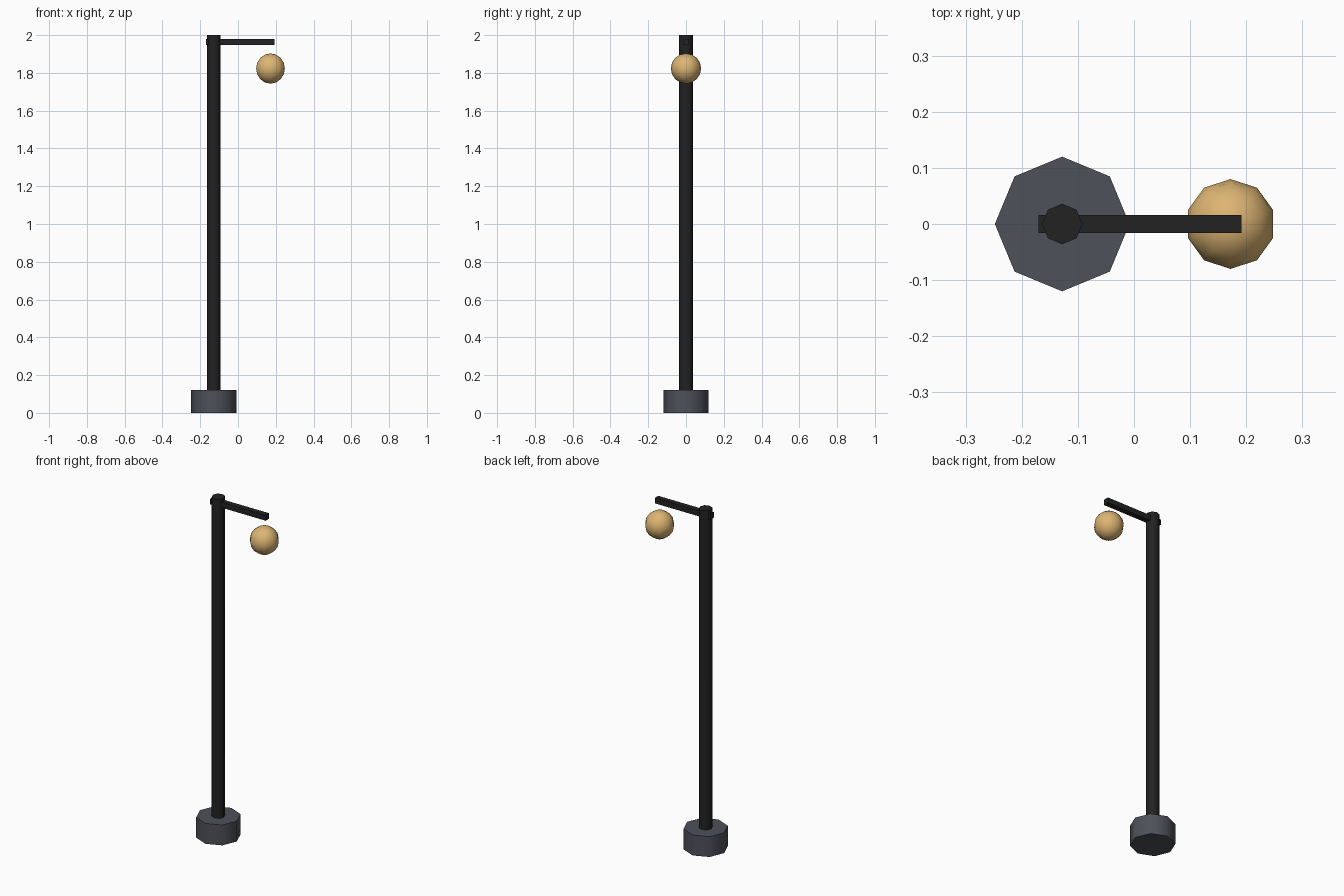
import bpy
import math

cube = bpy.data.objects.get("Cube")
if cube:
    bpy.data.objects.remove(cube, do_unlink=True)


def material(name, rgb):
    mat = bpy.data.materials.new(name)
    mat.use_nodes = True
    color = (*rgb, 1.0)
    mat.diffuse_color = color
    mat.node_tree.nodes["Principled BSDF"].inputs["Base Color"].default_value = color
    return mat


black_iron = material("black_iron", (0.016, 0.016, 0.016))
grey_stone = material("grey_stone", (0.075, 0.082, 0.10))
warm_glass = material("warm_glass", (0.72, 0.46, 0.17))


def finish(name, mat, smooth_angle=None):
    obj = bpy.context.object
    obj.name = obj.data.name = name
    obj.data.materials.append(mat)
    if smooth_angle:
        bpy.ops.object.shade_smooth_by_angle(angle=math.radians(smooth_angle))
    return obj


def octagon_post(name, radius, bottom, top, mat):
    bpy.ops.mesh.primitive_cylinder_add(
        vertices=8, radius=radius, depth=top - bottom,
        location=(POLE_X, 0, (bottom + top) / 2))
    return finish(name, mat, 50)


POLE_X = -0.128
LAMP_X = 0.172

# Footing and pole
octagon_post("base", 0.12, 0, 0.12, grey_stone)
octagon_post("pole", 0.036, 0.04, 2.0, black_iron)

# Horizontal arm passing through the pole top
bpy.ops.mesh.primitive_cube_add(size=1, location=(0.011, 0, 1.964))
arm = bpy.context.object
arm.scale = (0.362, 0.032, 0.032)
bpy.ops.object.transform_apply(location=False, rotation=False, scale=True)
finish("arm", black_iron)

# Lamp globe, with a corner of its ten-sided outline facing +y
bpy.ops.mesh.primitive_uv_sphere_add(
    segments=10, ring_count=8, radius=0.08, location=(LAMP_X, 0, 1.823))
globe = finish("lamp_globe", warm_glass, 60)
widest = max(globe.data.vertices, key=lambda v: math.hypot(v.co.x, v.co.y))
globe.rotation_euler.z = math.pi / 2 - math.atan2(widest.co.y, widest.co.x)
